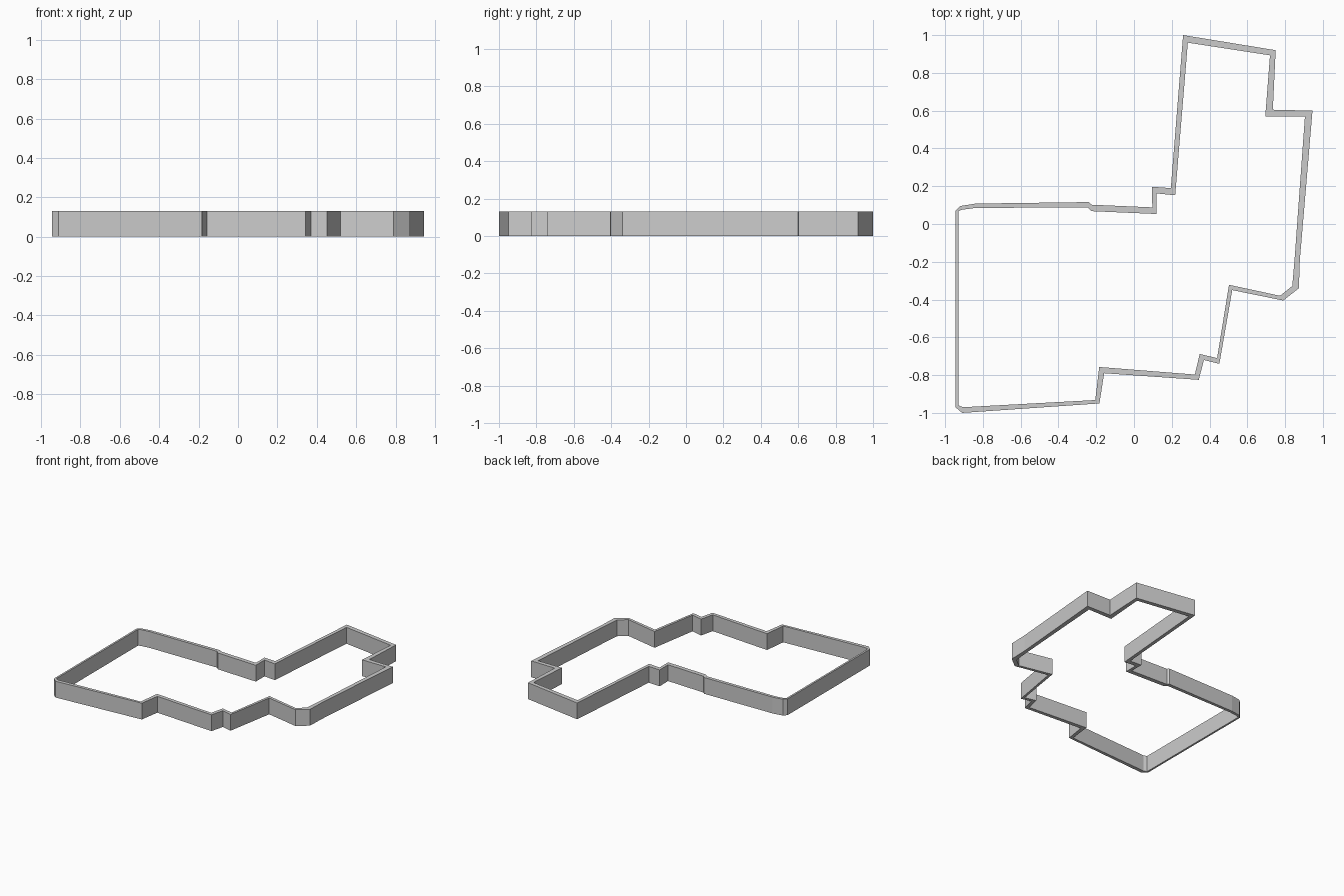
import bpy, bmesh

if "Cube" in bpy.data.objects:
    bpy.data.objects.remove(bpy.data.objects["Cube"])

HEIGHT = 0.13

# Wall plan, clockwise from the back-left corner: (outer x, outer y, inner x, inner y)
PLAN = [
    (.26, 1.0, .285, .96), (.75, .92, .72, .893),
    (.735, .605, .695, .57), (.945, .60, .905, .57),
    (.878, -.19, .85, -.19), (.873, -.34, .838, -.328),
    (.79, -.405, .773, -.38), (.52, -.35, .503, -.322),
    (.452, -.74, .44, -.71), (.37, -.72, .348, -.688),
    (.343, -.825, .322, -.797), (-.158, -.79, -.184, -.757),
    (-.183, -.95, -.205, -.932), (-.91, -1.0, -.905, -.97),
    (-.945, -.97, -.93, -.96), (-.945, .07, -.93, .067),
    (-.92, .095, -.915, .075), (-.84, .108, -.84, .085),
    (-.24, .116, -.245, .088), (-.225, .102, -.225, .068),
    (.097, .088, .12, .053), (.095, .197, .12, .162),
    (.195, .19, .218, .152),
]

# Flat ring between outer and inner outline, extruded up into the wall
bm = bmesh.new()
outer = [bm.verts.new((ox, oy, 0)) for ox, oy, ix, iy in PLAN]
inner = [bm.verts.new((ix, iy, 0)) for ox, oy, ix, iy in PLAN]
count = len(PLAN)
ring = []
for i in range(count):
    j = (i + 1) % count
    ring.append(bm.faces.new((outer[i], outer[j], inner[j], inner[i])))
result = bmesh.ops.extrude_face_region(bm, geom=ring, use_keep_orig=True)
top = [g for g in result["geom"] if isinstance(g, bmesh.types.BMVert)]
bmesh.ops.translate(bm, verts=top, vec=(0, 0, HEIGHT))
bmesh.ops.recalc_face_normals(bm, faces=bm.faces)

mesh = bpy.data.meshes.new("perimeter_wall")
bm.to_mesh(mesh)
bm.free()
wall = bpy.data.objects.new("perimeter_wall", mesh)
bpy.context.collection.objects.link(wall)
